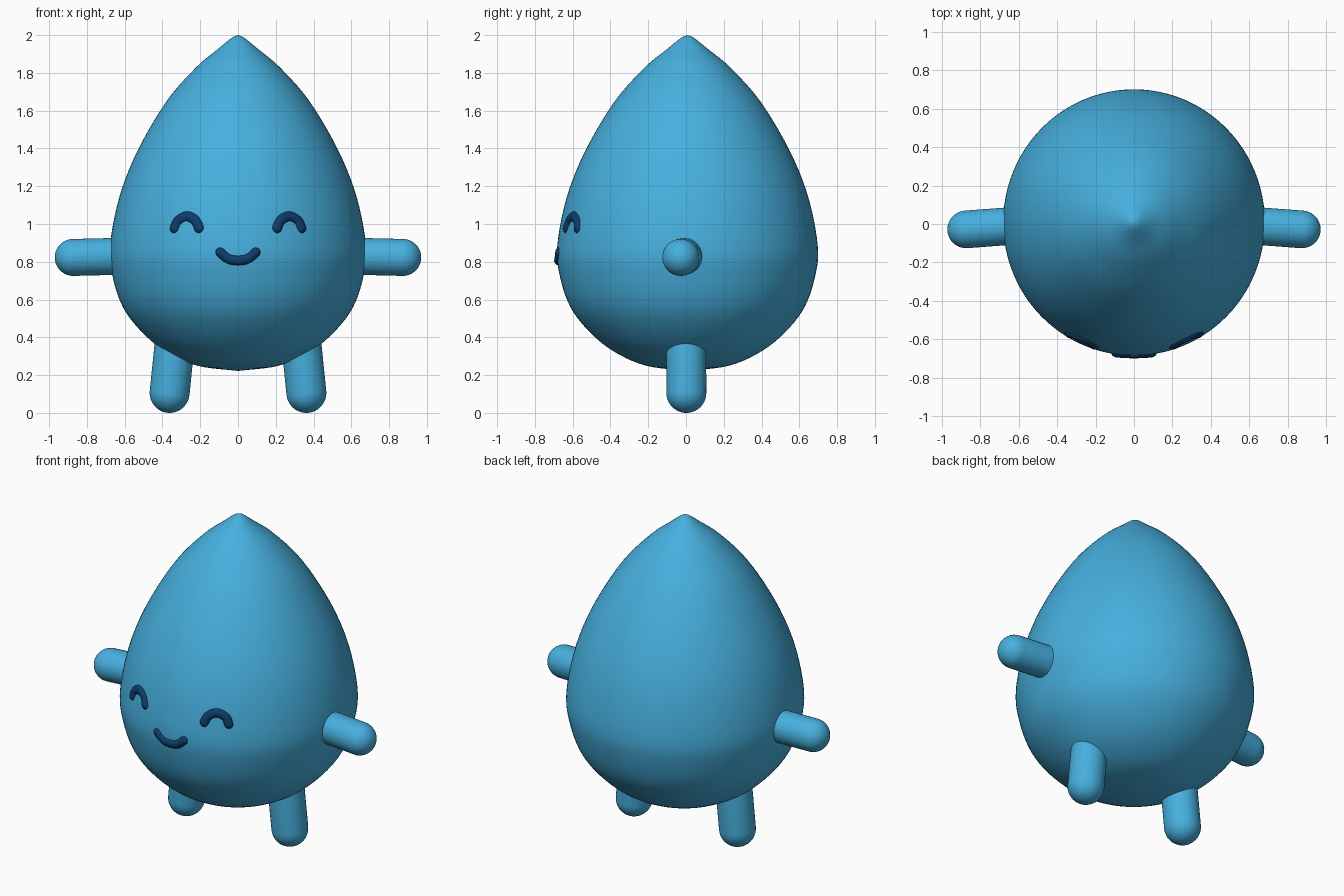
import bpy, bmesh, math
from mathutils import Vector
from mathutils.bvhtree import BVHTree

if "Cube" in bpy.data.objects:
    bpy.data.objects.remove(bpy.data.objects["Cube"])


def material(name, rgb):
    m = bpy.data.materials.new(name)
    m.diffuse_color = (*rgb, 1)
    m.use_nodes = True
    m.node_tree.nodes["Principled BSDF"].inputs["Base Color"].default_value = m.diffuse_color
    return m


BLUE = material("water blue", (0.062, 0.43, 0.73))
NAVY = material("dark navy", (0.004, 0.047, 0.145))


def spline(pts, steps):
    """Smooth Catmull-Rom path through a few points."""
    p = [Vector(q) for q in pts]
    p = [2 * p[0] - p[1]] + p + [2 * p[-1] - p[-2]]
    out = []
    for i in range(1, len(p) - 2):
        a, b, c, d = p[i - 1:i + 3]
        for k in range(steps):
            t = k / steps
            out.append(0.5 * (2 * b + (c - a) * t + (2 * a - 5 * b + 4 * c - d) * t * t
                              + (3 * b - a - 3 * c + d) * t ** 3))
    return out + [p[-2]]


def lathe(profile, sides):
    """Closed solid from (radius, height) points; first and last lie on the axis."""
    bm = bmesh.new()
    top, bottom = (bm.verts.new((0, 0, profile[i][1])) for i in (0, -1))
    rings = [[bm.verts.new((r * math.cos(a), r * math.sin(a), z))
              for a in (2 * math.pi * k / sides for k in range(sides))]
             for r, z in profile[1:-1]]
    for k in range(sides):
        n = (k + 1) % sides
        bm.faces.new((top, rings[0][k], rings[0][n]))
        bm.faces.new((bottom, rings[-1][n], rings[-1][k]))
        for u, l in zip(rings, rings[1:]):
            bm.faces.new((u[k], l[k], l[n], u[n]))
    bmesh.ops.recalc_face_normals(bm, faces=bm.faces)
    return bm


def add_object(name, bm, mat):
    for f in bm.faces:
        f.smooth = True
    me = bpy.data.meshes.new(name)
    bm.to_mesh(me)
    me.materials.append(mat)
    ob = bpy.data.objects.new(name, me)
    bpy.context.collection.objects.link(ob)
    return ob


def capsule(name, inner, outer, r):
    """Round-ended limb between two end centres."""
    inner, outer = Vector(inner), Vector(outer)
    length = (outer - inner).length
    arc = [(r * math.sin(math.pi / 2 * i / 10), r * math.cos(math.pi / 2 * i / 10)) for i in range(11)]
    bm = lathe([(x, length + y) for x, y in arc] + [(x, -y) for x, y in reversed(arc)], 36)
    ob = add_object(name, bm, BLUE)
    ob.location = inner
    ob.rotation_mode = 'QUATERNION'
    ob.rotation_quaternion = Vector((0, 0, 1)).rotation_difference(outer - inner)


# Drop-shaped body, slightly deeper than wide
drop = [(0, 2.0), (.035, 1.985), (.11, 1.925), (.225, 1.83), (.385, 1.65), (.54, 1.39),
        (.64, 1.14), (.69, .88), (.675, .72), (.62, .56), (.52, .43), (.39, .325),
        (.22, .25), (0, .222)]
body = lathe([tuple(v) for v in spline(drop, 5)], 96)
for v in body.verts:
    v.co.x *= 0.983
    v.co.y = v.co.y + 0.008
add_object("body", body, BLUE)
surface = BVHTree.FromBMesh(body)

# Arms and legs
for side, s in (("left", -1), ("right", 1)):
    capsule(side + "_arm", (s * .5, .0, .832), (s * .872, -.028, .823), .098)
    capsule(side + "_leg", (s * .322, 0, .5), (s * .362, .002, .106), .106)


def face_stroke(name, pts, r):
    """Rounded raised stroke that follows the front of the body."""
    cu = bpy.data.curves.new(name, 'CURVE')
    cu.dimensions = '3D'
    path = []
    for p in spline(pts, 8):
        hit, normal, _, _ = surface.ray_cast(Vector((p.x, -2, p.y)), Vector((0, 1, 0)))
        path.append(hit - normal * 0.012)
    sp = cu.splines.new('POLY')
    sp.points.add(len(path) - 1)
    for q, p in zip(sp.points, path):
        q.co = (*p, 1)
    cu.bevel_depth = r
    cu.bevel_resolution = 4
    cu.materials.append(NAVY)
    ob = bpy.data.objects.new(name, cu)
    bpy.context.collection.objects.link(ob)
    # Round the two ends
    for i, p in enumerate((path[0], path[-1])):
        bm = bmesh.new()
        bmesh.ops.create_uvsphere(bm, u_segments=16, v_segments=10, radius=r)
        bmesh.ops.translate(bm, verts=bm.verts, vec=p)
        add_object(f"{name}_end_{i + 1}", bm, NAVY)


# Closed happy eyes and smile
for side, s in (("left", -1), ("right", 1)):
    face_stroke(side + "_eye", [(s * .338, .979), (s * .318, 1.018), (s * .272, 1.041),
                                (s * .228, 1.020), (s * .207, .979)], .029)
face_stroke("smile", [(-.094, .85), (-.055, .818), (0, .806), (.055, .818), (.094, .85)], .028)
body.free()
